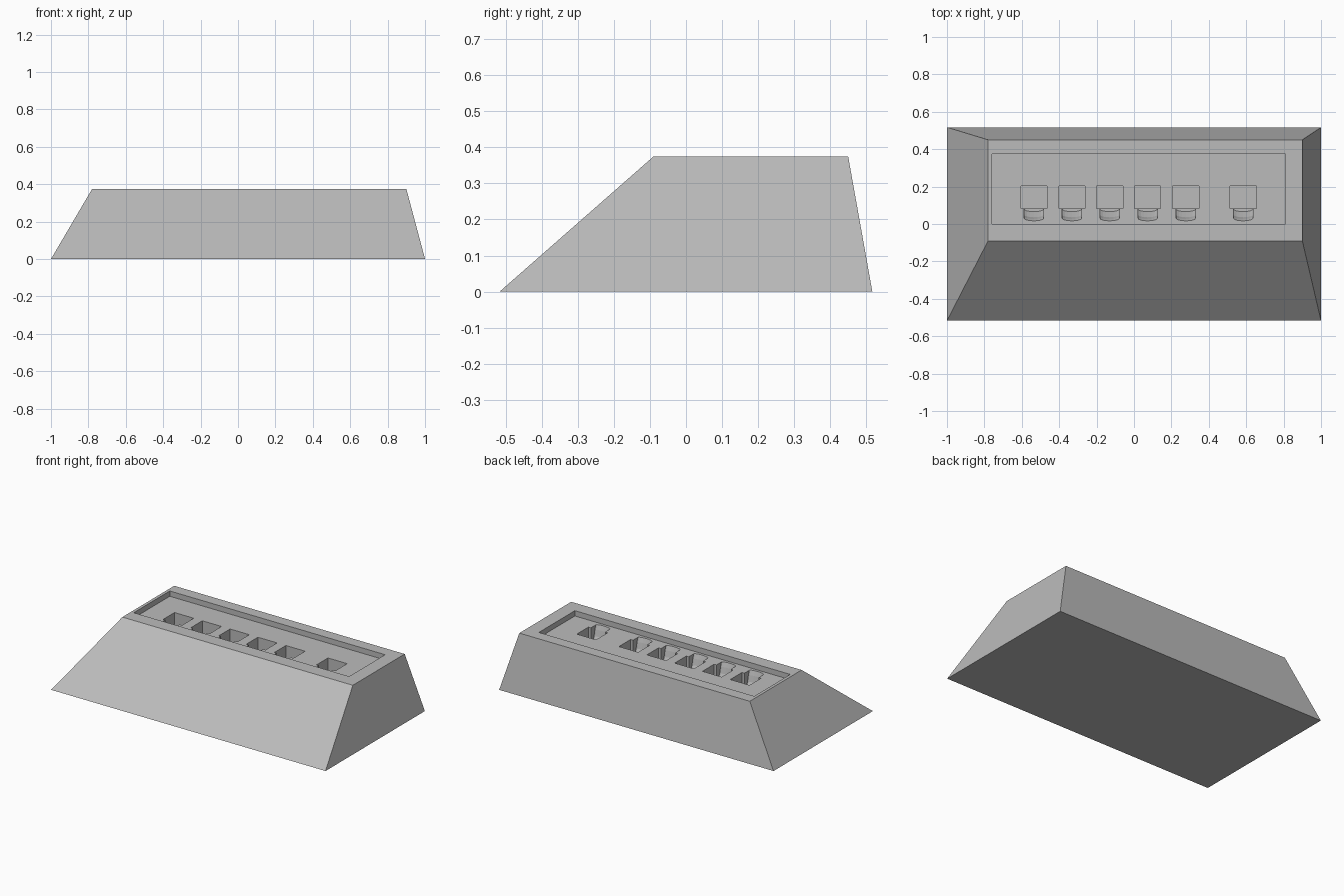
import bpy, bmesh, math

if "Cube" in bpy.data.objects:
    bpy.data.objects.remove(bpy.data.objects["Cube"])

grey = bpy.data.materials.new("light grey")
grey.diffuse_color = (0.5, 0.5, 0.5, 1)
grey.use_nodes = True
grey.node_tree.nodes["Principled BSDF"].inputs["Base Color"].default_value = grey.diffuse_color


def loft(name, rings):
    """Closed solid through a stack of equal-length rings, bottom to top."""
    bm = bmesh.new()
    loops = [[bm.verts.new(p) for p in r] for r in rings]
    n = len(loops[0])
    for a, b in zip(loops, loops[1:]):
        for i in range(n):
            j = (i + 1) % n
            bm.faces.new((a[i], a[j], b[j], b[i]))
    bm.faces.new(loops[0][::-1])
    bm.faces.new(loops[-1])
    bmesh.ops.recalc_face_normals(bm, faces=bm.faces)
    me = bpy.data.meshes.new(name)
    bm.to_mesh(me)
    bm.free()
    me.materials.append(grey)
    ob = bpy.data.objects.new(name, me)
    bpy.context.collection.objects.link(ob)
    return ob


def rect(x0, x1, y0, y1, z):
    return [(x0, y0, z), (x1, y0, z), (x1, y1, z), (x0, y1, z)]


def scoop_ring(cx, w, front, z):
    """Plan outline of the finger scoop: bowed front, straight sides."""
    pts = [(cx + w, 0.12, z), (cx - w, 0.12, z)]
    for i in range(9):
        a = math.pi * i / 8
        pts.append((cx - w * math.cos(a), front + 0.014 * (1 - math.sin(a)), z))
    return pts


def cut(target, cutter):
    cutter.hide_render = True
    m = target.modifiers.new("cut", 'BOOLEAN')
    m.operation = 'DIFFERENCE'
    m.solver = 'EXACT'
    m.object = cutter
    bpy.context.view_layer.objects.active = target
    bpy.ops.object.modifier_apply(modifier=m.name)
    bpy.data.objects.remove(cutter)


# Sloped body
body = loft("holder_body", [rect(-1, 1, -0.517, 0.517, 0),
                            rect(-0.78, 0.90, -0.09, 0.45, 0.375)])

# Shallow tray in the top
FLOOR = 0.34
cut(body, loft("tray_cutter", [rect(-0.76, 0.81, 0, 0.375, FLOOR),
                               rect(-0.76, 0.81, 0, 0.375, 0.5)]))

# Six pockets, each with a rounded, ramped scoop at the front
for cx in (-0.535, -0.332, -0.13, 0.073, 0.277, 0.584):
    cut(body, loft("pocket_cutter", [rect(cx - 0.07, cx + 0.07, 0.082, 0.203, 0.2),
                                     rect(cx - 0.07, cx + 0.07, 0.082, 0.203, 0.36)]))
    cut(body, loft("scoop_cutter", [scoop_ring(cx, 0.052, 0.066, 0.21),
                                    scoop_ring(cx, 0.052, 0.036, 0.27),
                                    scoop_ring(cx, 0.052, 0.027, 0.31),
                                    scoop_ring(cx, 0.052, 0.010, 0.36)]))
